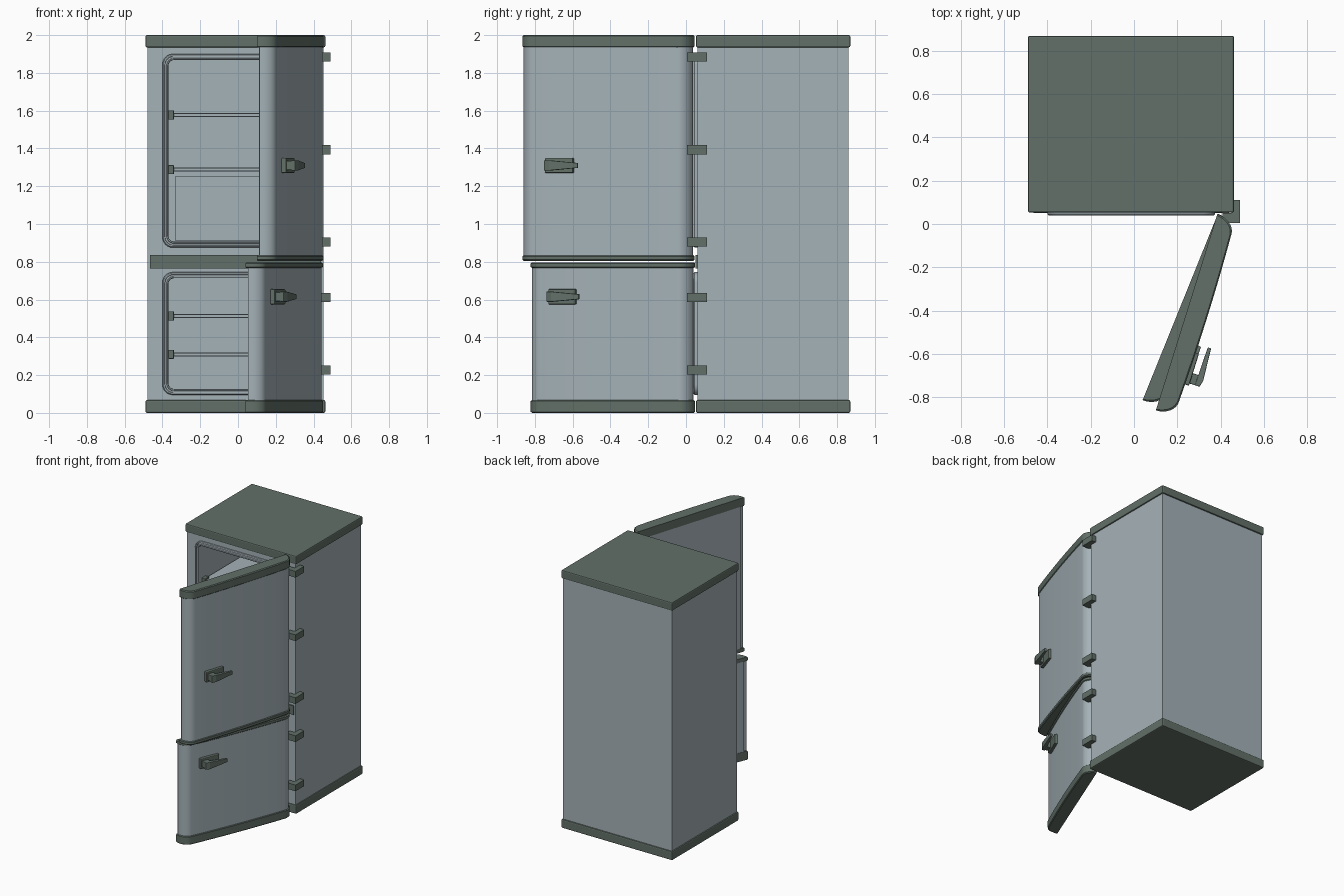
import bpy, bmesh, math
from mathutils import Matrix

if "Cube" in bpy.data.objects:
    bpy.data.objects.remove(bpy.data.objects["Cube"])


def material(name, rgb):
    m = bpy.data.materials.new(name)
    m.diffuse_color = (*rgb, 1)
    m.use_nodes = True
    m.node_tree.nodes["Principled BSDF"].inputs["Base Color"].default_value = m.diffuse_color
    return m


LIGHT = material("pale_grey_blue", (0.375, 0.445, 0.475))
DARK = material("dark_grey_green", (0.122, 0.162, 0.138))


def finish(name, bm, mat, matrix=None, smooth=False, bevel=0):
    bmesh.ops.recalc_face_normals(bm, faces=bm.faces)
    if bevel:
        edges = [e for e in bm.edges if e.calc_face_angle(0) > 0.7]
        bmesh.ops.bevel(bm, geom=edges, offset=bevel, segments=2, profile=0.5, affect='EDGES')
    me = bpy.data.meshes.new(name)
    bm.to_mesh(me)
    bm.free()
    me.materials.append(mat)
    if smooth:
        for p in me.polygons:
            p.use_smooth = True
        me.set_sharp_from_angle(angle=math.radians(35))
    ob = bpy.data.objects.new(name, me)
    bpy.context.collection.objects.link(ob)
    if matrix:
        ob.matrix_world = matrix
    return ob


def loft(name, loops, mat, matrix=None, caps=True, closed=False, smooth=False, bevel=0):
    """Skin a series of equal-length point loops."""
    bm = bmesh.new()
    rows = [[bm.verts.new(p) for p in lp] for lp in loops]
    n = len(rows[0])
    pairs = list(zip(rows, rows[1:])) + ([(rows[-1], rows[0])] if closed else [])
    for a, b in pairs:
        for i in range(n):
            j = (i + 1) % n
            bm.faces.new((a[i], a[j], b[j], b[i]))
    if caps and not closed:
        bm.faces.new(rows[0])
        bm.faces.new(rows[-1])
    return finish(name, bm, mat, matrix, smooth, bevel)


def prism(name, outline, z0, z1, mat, **kw):
    return loft(name, [[(x, y, z) for x, y in outline] for z in (z0, z1)], mat, **kw)


def box(name, x0, x1, y0, y1, z0, z1, mat, **kw):
    return prism(name, [(x0, y0), (x1, y0), (x1, y1), (x0, y1)], z0, z1, mat, **kw)


def round_rect(x0, x1, z0, z1, r, y):
    pts = []
    for k, (cx, cz) in enumerate([(x1 - r, z1 - r), (x0 + r, z1 - r), (x0 + r, z0 + r), (x1 - r, z0 + r)]):
        for s in range(7):
            a = math.radians(90 * k + 15 * s)
            pts.append((cx + r * math.cos(a), y, cz + r * math.sin(a)))
    return pts


# Cabinet body with two rounded compartments cut from the front
RX0, RX1 = -0.40, 0.375
COMPARTMENTS = {"upper": (0.875, 1.90), "lower": (0.095, 0.745)}
body = box("cabinet_body", -0.48, 0.453, 0.06, 0.86, 0.03, 1.97, LIGHT)
for side, (z0, z1) in COMPARTMENTS.items():
    cutter = loft(side + "_cutter", [round_rect(RX0 + .03, RX1 - .03, z0 + .03, z1 - .03, 0.03, y)
                                     for y in (0.0, 0.80)], LIGHT)
    cutter.hide_render = True
    cutter.hide_viewport = False
    mod = body.modifiers.new(side + "_opening", 'BOOLEAN')
    mod.object, mod.operation, mod.solver = cutter, 'DIFFERENCE', 'EXACT'
bpy.context.view_layer.update()
cut = bpy.data.meshes.new_from_object(body.evaluated_get(bpy.context.evaluated_depsgraph_get()))
body.modifiers.clear()
body.data = cut
for side in COMPARTMENTS:
    bpy.data.objects.remove(bpy.data.objects[side + "_cutter"])

# Raised rims with a groove around each compartment
for side, (z0, z1) in COMPARTMENTS.items():
    steps = [(0, .065), (0, .046), (.005, .04), (.012, .04), (.014, .047),
             (.022, .047), (.024, .04), (.030, .042), (.032, .065)]
    loft(side + "_rim", [round_rect(RX0 + i, RX1 - i, z0 + i, z1 - i, 0.055 - i * 0.8, y)
                         for i, y in steps], LIGHT, closed=True, smooth=True)

# Cabinet trims
box("top_trim", -0.49, 0.462, 0.053, 0.87, 1.935, 2.0, DARK, bevel=0.008)
box("bottom_trim", -0.49, 0.462, 0.053, 0.87, 0.0, 0.068, DARK, bevel=0.008)
box("middle_trim", -0.465, 0.44, 0.05, 0.075, 0.765, 0.835, DARK)

# Shelves with brackets at both ends
for n, z in enumerate((1.577, 1.288, 0.513, 0.31)):
    box(f"shelf_{n}", -0.36, 0.335, 0.10, 0.79, z - 0.011, z + 0.011, LIGHT)
    box(f"shelf_edge_{n}", -0.345, 0.32, 0.092, 0.10, z - 0.007, z + 0.007, LIGHT)
    for x0 in (-0.369, 0.314):
        box(f"shelf_bracket_{n}", x0, x0 + 0.03, 0.08, 0.13, z - 0.024, z + 0.024, DARK, bevel=0.004)

# Drawer: open box under the lowest upper shelf
box("drawer_front", -0.33, 0.305, 0.12, 0.14, 0.91, 1.255, LIGHT)
box("drawer_floor", -0.33, 0.305, 0.14, 0.77, 0.91, 0.93, LIGHT)
for x0 in (-0.33, 0.285):
    box("drawer_side", x0, x0 + 0.02, 0.14, 0.77, 0.93, 1.255, LIGHT)
box("drawer_back", -0.31, 0.285, 0.75, 0.77, 0.93, 1.255, LIGHT)

# Hinges: L-shaped blocks wrapping the front right edge
for z in (1.885, 1.393, 0.905, 0.61, 0.228):
    prism("hinge", [(0.41, 0.005), (0.49, 0.005), (0.49, 0.112), (0.45, 0.112), (0.45, 0.05), (0.41, 0.05)],
          z - 0.024, z + 0.024, DARK)


def door_outline(length, inset, back):
    """Rounded front corners and a slightly bowed face; u runs from hinge to free end."""
    a, b, half = 0.07, 0.09, length / 2
    pts = [(a * (1 - math.cos(t)), b * math.sin(t)) for t in [math.radians(k * 90 / 8) for k in range(9)]]
    pts += [(a + (half - a) * f, b + 0.008 * (1 - (1 - f) ** 2)) for f in (0.25, 0.5, 0.75)]
    pts = [(max(u, 0) * (half - inset) / half + inset, v - inset) for u, v in pts if v > back + inset or v == 0]
    pts[0] = (pts[0][0], back)
    mid = [(half, b + 0.008 - inset)]
    return pts + mid + [(length - u, v) for u, v in reversed(pts)]


def door(side, hinge, angle, length, z0, z1, low, high, handle_z):
    m = Matrix.Translation((*hinge, 0)) @ Matrix.Rotation(math.radians(angle), 4, 'Z')
    prism(side + "_door_panel", door_outline(length, 0.005, 0.012), z0 + 0.01, z1 - 0.01, LIGHT, matrix=m, smooth=True)
    box(side + "_door_liner", 0.03, length - 0.03, 0.002, 0.03, z0 + 0.02, z1 - 0.02, LIGHT, matrix=m)
    trim = door_outline(length, 0.0, 0.0)
    for part, a, b in (("bottom", z0, z0 + low), ("top", z1 - high, z1)):
        c = 0.006
        loft(f"{side}_door_{part}_trim",
             [[(u + (c if u < length / 2 else -c) * (abs(u - length / 2) > length / 2 - 0.07) * k,
                v - (c * k if v > 0 else 0), z) for u, v in trim]
              for z, k in ((a, 1), (a + c, 0), (b - c, 0), (b, 1))], DARK, matrix=m, smooth=True)
    # Handle: mounting plate, post and tapered lever pointing to the hinge
    h = handle_z
    box(side + "_handle_plate", 0.64, 0.795, 0.085, 0.112, h - 0.04, h + 0.04, DARK, matrix=m, bevel=0.005)
    box(side + "_handle_post", 0.735, 0.785, 0.10, 0.155, h - 0.024, h + 0.024, DARK, matrix=m, bevel=0.004)
    loft(side + "_handle_lever",
         [[(u, v0, h - w), (u, v1, h - w), (u, v1, h + w), (u, v0, h + w)]
          for u, v0, v1, w in ((0.785, 0.138, 0.160, 0.027), (0.755, 0.138, 0.168, 0.027),
                               (0.60, 0.142, 0.158, 0.013))], DARK, matrix=m, bevel=0.003)


door("upper", (0.385, 0.045), 252.6, 0.95, 0.805, 2.0, 0.03, 0.065, 1.31)
door("lower", (0.388, 0.048), 248.0, 0.93, 0.0, 0.797, 0.068, 0.03, 0.615)
